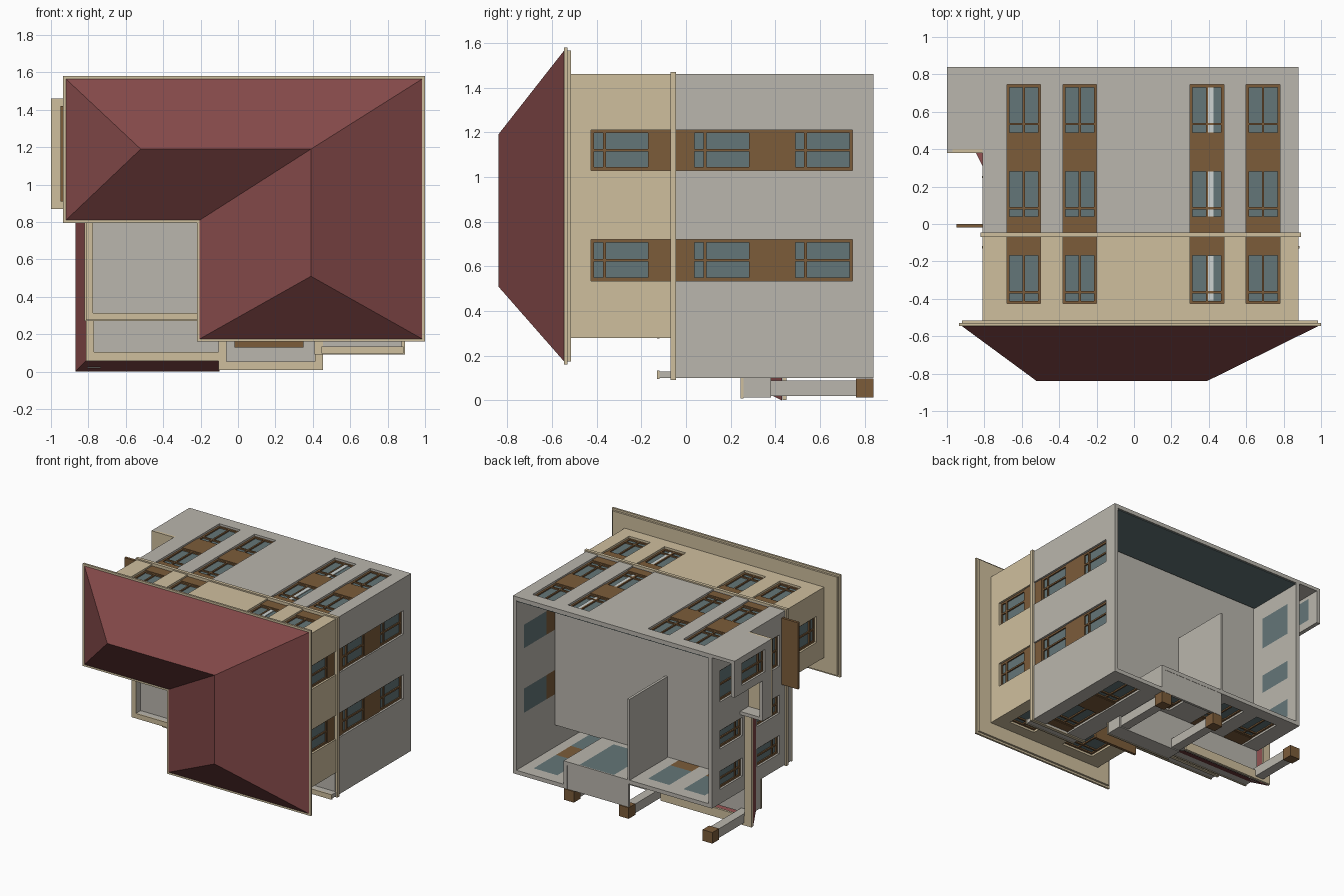
import bpy, bmesh
from mathutils import Vector

if "Cube" in bpy.data.objects:
    bpy.data.objects.remove(bpy.data.objects["Cube"])

def mat(name, r, g, b):
    lin = [((c / 255 + .055) / 1.055) ** 2.4 for c in (r, g, b)]
    m = bpy.data.materials.new(name)
    m.diffuse_color = (*lin, 1)
    m.use_nodes = True
    m.node_tree.nodes["Principled BSDF"].inputs["Base Color"].default_value = m.diffuse_color
    return m

GREY = mat("grey plaster", 186, 182, 173)
BEIGE = mat("beige plaster", 207, 191, 158)
BROWN = mat("brown wood", 124, 92, 58)
GLASS = mat("blue grey glass", 100, 118, 120)
RED = mat("red roof", 132, 73, 73)
PALE = mat("pale curtain", 205, 212, 210)

parts = {}

def mesh_object(name, bm, material, weld=True):
    if weld:
        bmesh.ops.remove_doubles(bm, verts=bm.verts, dist=1e-5)
    bmesh.ops.recalc_face_normals(bm, faces=bm.faces)
    me = bpy.data.meshes.new(name)
    bm.to_mesh(me)
    bm.free()
    me.materials.append(material)
    ob = bpy.data.objects.new(name, me)
    bpy.context.collection.objects.link(ob)
    return ob

def box(name, material, x0, x1, y0, y1, z0, z1):
    # boxes sharing a name are gathered into one object
    bm = parts.setdefault(name, (bmesh.new(), material))[0]
    vs = bmesh.ops.create_cube(bm, size=1)["verts"]
    for v in vs:
        v.co = Vector((x0 if v.co.x < 0 else x1, y0 if v.co.y < 0 else y1, z0 if v.co.z < 0 else z1))

def fbox(f, name, material, u0, u1, y0, y1, d0, d1):
    a, b = f(u0, y0, d0), f(u1, y1, d1)
    lo, hi = [min(p) for p in zip(a, b)], [max(p) for p in zip(a, b)]
    box(name, material, lo[0], hi[0], lo[1], hi[1], lo[2], hi[2])

# wall frames: (along, y, depth inward) -> world
def facing_z(z0, s):
    return lambda u, y, d: (u, y, z0 + s * d)

def facing_x(x0, s):
    return lambda u, y, d: (x0 + s * d, y, u)

def wall(name, f, material, u0, u1, y0, y1, holes=(), t=.03):
    us = sorted({u0, u1, *[h[0] for h in holes], *[h[1] for h in holes]})
    ys = sorted({y0, y1, *[h[2] for h in holes], *[h[3] for h in holes]})
    def solid(i, j):
        if not (0 <= i < len(us) - 1 and 0 <= j < len(ys) - 1):
            return False
        u, y = (us[i] + us[i + 1]) / 2, (ys[j] + ys[j + 1]) / 2
        return not any(h[0] < u < h[1] and h[2] < y < h[3] for h in holes)
    bm = bmesh.new()
    def quad(*pts):
        bm.faces.new([bm.verts.new(f(*p)) for p in pts])
    for i in range(len(us) - 1):
        for j in range(len(ys) - 1):
            if not solid(i, j):
                continue
            a, b, c, e = us[i], us[i + 1], ys[j], ys[j + 1]
            for d in (0, t):
                quad((a, c, d), (b, c, d), (b, e, d), (a, e, d))
            for di, dj, p, q in ((-1, 0, (a, c), (a, e)), (1, 0, (b, c), (b, e)),
                                 (0, -1, (a, c), (b, c)), (0, 1, (a, e), (b, e))):
                if not solid(i + di, j + dj):
                    quad((*p, 0), (*q, 0), (*q, t), (*p, t))
    mesh_object(name, bm, material)

def window(f, u0, u1, y0, y1):
    w = .014
    fbox(f, "window_glass", GLASS, u0, u1, y0, y1, .026, .03)
    bars = [(u0, u0 + w, y0, y1), (u1 - w, u1, y0, y1), (u0, u1, y0, y0 + w), (u0, u1, y1 - w, y1),
            (u0, u1, y0 + .053, y0 + .066), ((u0 + u1) / 2 - .006, (u0 + u1) / 2 + .006, y0, y1)]
    for b in bars:
        fbox(f, "window_frames", BROWN, *b, .016, .029)

UP, G1, G2 = (-.425, -.155), (.025, .295), (.475, .745)

def upper(name, f, u0, u1, cols):
    wall(name, f, BEIGE, u0, u1, -.52, -.06, [(a, b, UP[0], -.07) for a, b in cols])
    for a, b in cols:
        window(f, a, b, *UP)
        fbox(f, "spandrels", BROWN, a, b, UP[1], -.07, .012, .03)

def lower(name, f, u0, u1, cols):
    wall(name, f, GREY, u0, u1, -.06, .84, [(a, b, -.045, G2[1]) for a, b in cols])
    for a, b in cols:
        window(f, a, b, *G1)
        window(f, a, b, *G2)
        fbox(f, "spandrels", BROWN, a, b, -.045, G1[0], .012, .03)
        fbox(f, "spandrels", BROWN, a, b, G1[1], G2[0], .012, .03)

# long facade and right facade
TOP, RIGHT, LEFT = facing_z(1.46, -1), facing_x(.88, -1), facing_x(-.81, 1)
FRONT, BAY = facing_z(.28, 1), facing_z(.10, 1)
cols4 = [(-.68, -.50), (-.38, -.20), (.30, .48), (.60, .78)]
upper("long_wall_upper", TOP, -.81, .88, cols4)
lower("long_wall_lower", TOP, -.81, .88, cols4)
colsR = [(.535, .72), (1.03, 1.21)]
upper("right_wall_upper", RIGHT, .28, 1.46, colsR)
lower("right_wall_lower", RIGHT, .10, 1.46, colsR)
for y0, y1 in (UP, G1, G2):
    fbox(TOP, "curtains", PALE, .395, .425, y0 + .015, y1 - .015, .02, .025)
box("long_wall_lining", GLASS, -.78, .85, .385, .835, 1.422, 1.427)

# left wall
upper("left_wall_upper", LEFT, .92, 1.46, [(1.07, 1.27)])
small = [(a, b, *g) for a, b in ((.39, .53), (.70, .84), (1.06, 1.30)) for g in (G1, G2)]
wall("left_wall_lower", LEFT, GREY, .28, 1.46, -.06, .84, small)
for s in small:
    window(LEFT, *s)

# walls around the inner corner and the projecting bay
upper("wing_wall_front", FRONT, -.10, .88, [(.03, .30), (.56, .78)])
upper("wing_wall_inner", facing_x(-.10, 1), .28, .95, [(.5, .7)])
upper("terrace_wall_back", facing_z(.92, 1), -.81, -.07, [(-.55, -.30)])
lower("front_wall_left", FRONT, -.81, -.10, [(-.68, -.50), (-.38, -.20)])
door = (.03, .32, .42, .83)
over = (.03, .32, *G1)
wall("front_wall_porch", FRONT, GREY, -.10, .45, -.06, .84, [door, over])
window(FRONT, *door)
window(FRONT, *over)
lower("bay_wall_front", BAY, .45, .88, [(.57, .77)])
box("bay_wall_side", GREY, .42, .45, -.06, .84, .10, .28)

# floors, decks and inner partition
box("floor_slab", GREY, -.785, .855, .35, .375, .30, 1.435)
box("terrace_deck", GREY, -.80, -.09, -.065, -.05, .29, .93)
box("bay_deck", GREY, .43, .87, -.065, -.05, .11, .29)
box("partition", GREY, -.11, -.09, .38, .84, .30, .93)
box("porch_floor", GREY, -.10, .45, .82, .838, .10, .28)

# terrace parapets with grey sides and beige caps
def parapet(x0, x1, y0, y1, z0, z1):
    box("parapet_walls", GREY, x0, x1, y0 + .012, y1, z0, z1)
    box("parapet_caps", BEIGE, x0 - .004, x1 + .004, y0, y0 + .012, z0 - .004, z1 + .004)
parapet(-.81, -.10, -.13, -.06, .28, .31)
parapet(-.81, -.78, -.13, -.06, .31, .92)
parapet(.45, .88, -.13, -.06, .10, .13)

# belt course
for b in ((-.82, .89, 1.455, 1.47), (.875, .893, .092, 1.47), (-.82, -.80, .27, 1.47),
          (-.82, .45, .27, .285), (.41, .893, .092, .105), (.41, .455, .092, .28)):
    box("belt_course", BEIGE, b[0], b[1], -.07, -.045, b[2], b[3])

# brown canopies
box("side_canopy", BROWN, -.95, -.80, -.02, 0, .91, 1.42)
box("front_canopy", BROWN, -.02, .35, -.02, 0, .13, .29)

# porch roof slabs and columns
box("porch_slab", GREY, -.10, .45, .29, .38, .012, .28)
box("lean_to_slab", GREY, -.81, -.10, .29, .38, .06, .28)
for b in ((-.10, .45, .012, .05), (-.10, -.065, .05, .28), (.415, .45, .05, .28),
          (-.81, -.10, .06, .10), (-.81, -.775, .10, .28)):
    parapet(b[0], b[1], .245, .29, b[2], b[3])
for x in (-.77, -.06, .405):
    box("columns", GREY, x - .035, x + .035, .38, .76, .02, .09)
    box("column_bases", BROWN, x - .042, x + .042, .76, .84, .012, .097)

# side entrance porch
box("entrance_roof", BEIGE, -1, -.81, .38, .40, .87, 1.46)
hole = (1.24, 1.41, .47, .75)
EN = facing_x(-1, 1)
wall("entrance_wall", EN, GREY, 1.18, 1.46, .385, .84, [hole])
window(EN, *hole)
box("entrance_lintel", GREY, -1, -.975, .40, .50, .87, 1.18)
box("entrance_end_lintel", GREY, -.975, -.81, .40, .50, .87, .895)
box("entrance_back_wall", GREY, -.98, -.81, .385, .84, 1.435, 1.46)

# skirt roof around the lean-to
bm = bmesh.new()
outer = [(-.10, .43, 0), (-.87, .43, 0), (-.87, .43, .86)]
inner = [(-.10, .31, .06), (-.81, .31, .06), (-.81, .31, .86)]
o, n = [bm.verts.new(p) for p in outer], [bm.verts.new(p) for p in inner]
for i in range(2):
    bm.faces.new((o[i], o[i + 1], n[i + 1], n[i]))
mesh_object("skirt_roof", bm, RED)
box("skirt_eaves", BEIGE, -.87, -.81, .432, .45, .002, .86)
box("skirt_eaves", BEIGE, -.81, -.10, .432, .45, .002, .07)

# L-shaped hip roof over a stepped cornice
L = [(-.92, 1.565), (.985, 1.565), (.985, .175), (-.205, .175), (-.205, .81), (-.92, .81)]
SIGN = [(-1, 1), (1, 1), (1, -1), (-1, -1), (-1, -1), (-1, -1)]

def cornice(name, grow, y0, y1):
    bm = bmesh.new()
    face = bm.faces.new([bm.verts.new((x + sx * grow, y0, z + sz * grow)) for (x, z), (sx, sz) in zip(L, SIGN)])
    new = bmesh.ops.extrude_face_region(bm, geom=[face])["geom"]
    bmesh.ops.translate(bm, verts=[v for v in new if isinstance(v, bmesh.types.BMVert)], vec=(0, y1 - y0, 0))
    mesh_object(name, bm, BEIGE)
cornice("cornice", .015, -.545, -.53)
cornice("cornice_step", 0, -.53, -.515)

bm = bmesh.new()
e = [bm.verts.new((x, -.546, z)) for x, z in L]
r = [bm.verts.new((x, -.84, z)) for x, z in ((-.52, 1.19), (.39, 1.19), (.39, .51))]
for f in ((e[0], e[1], r[1], r[0]), (e[1], e[2], r[2], r[1]), (e[2], e[3], r[2]),
          (e[3], e[4], r[1], r[2]), (e[4], e[5], r[0], r[1]), (e[5], e[0], r[0])):
    bm.faces.new(f)
mesh_object("hip_roof", bm, RED)

for name, (bm, material) in parts.items():
    mesh_object(name, bm, material, weld=False)
